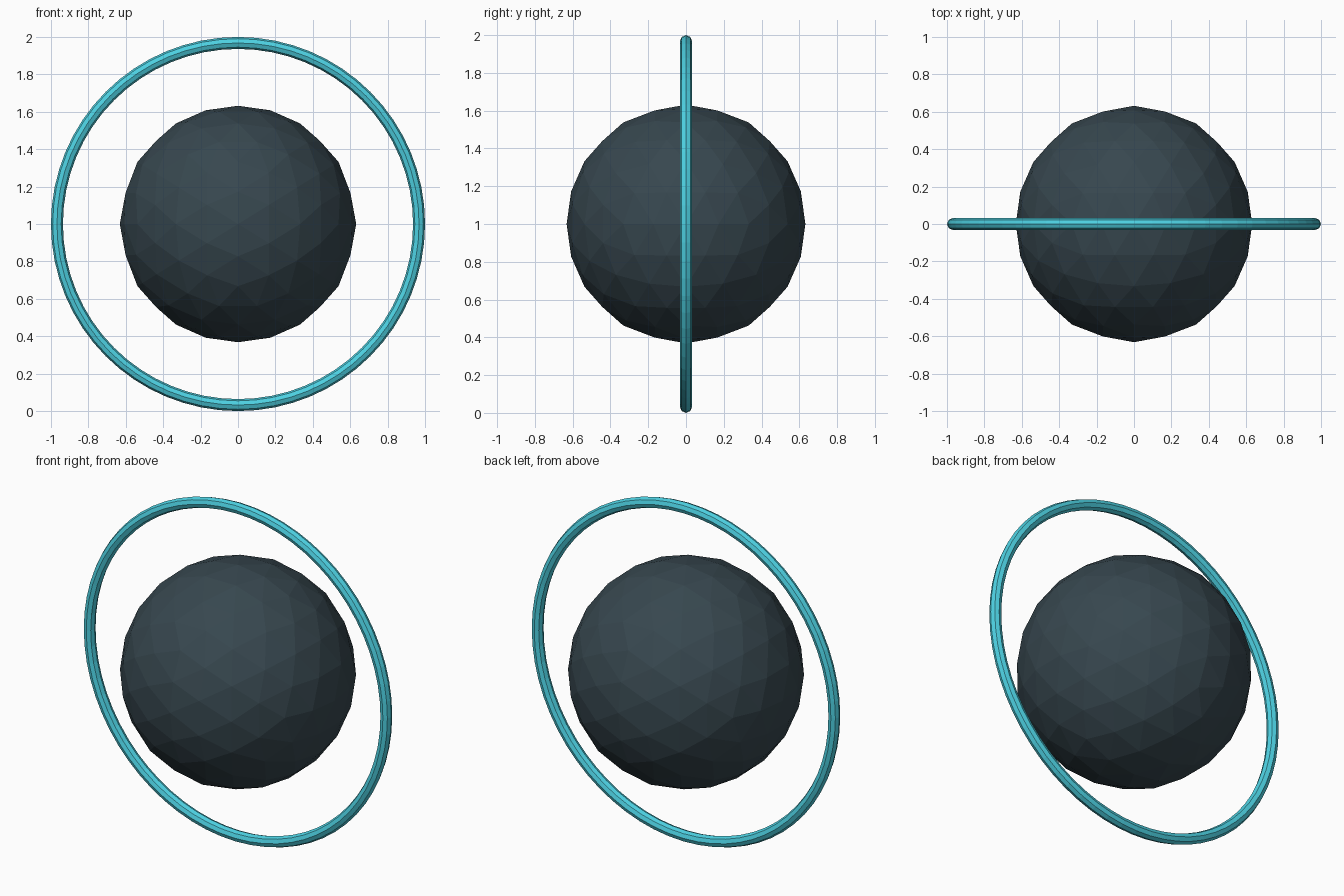
import bpy, bmesh
from math import sqrt, pi

if "Cube" in bpy.data.objects:
    bpy.data.objects.remove(bpy.data.objects["Cube"])

CENTRE = (0, 0, 1)
CORE_R = 0.632
TUBE_R = 0.032


def material(name, rgb):
    m = bpy.data.materials.new(name)
    m.diffuse_color = (*rgb, 1)
    m.use_nodes = True
    m.node_tree.nodes["Principled BSDF"].inputs["Base Color"].default_value = m.diffuse_color
    return m


# Faceted core: icosahedron with edges centred on the axes, split twice
def build_core():
    t = (1 + sqrt(5)) / 2
    bm = bmesh.new()
    for a in (-1, 1):
        for b in (-1, 1):
            for co in ((a, 0, b * t), (0, a * t, b), (a * t, b, 0)):
                bm.verts.new(co)
    bmesh.ops.convex_hull(bm, input=bm.verts[:])
    for _ in range(2):
        bmesh.ops.subdivide_edges(bm, edges=bm.edges[:], cuts=1, use_grid_fill=True)
        for v in bm.verts:
            v.co = v.co.normalized() * CORE_R
    bmesh.ops.recalc_face_normals(bm, faces=bm.faces[:])
    mesh = bpy.data.meshes.new("core")
    bm.to_mesh(mesh)
    bm.free()
    obj = bpy.data.objects.new("core", mesh)
    obj.location = CENTRE
    bpy.context.collection.objects.link(obj)
    return obj


core = build_core()
core.data.materials.append(material("dark_slate", (0.038, 0.063, 0.078)))

# Upright ring with an eight-sided tube, facing front
bpy.ops.mesh.primitive_torus_add(major_radius=1 - TUBE_R, minor_radius=TUBE_R,
                                 major_segments=64, minor_segments=8,
                                 location=CENTRE, rotation=(pi / 2, 0, 0))
ring = bpy.context.object
ring.name = "ring"
ring.data.materials.append(material("cyan", (0.074, 0.631, 0.753)))
